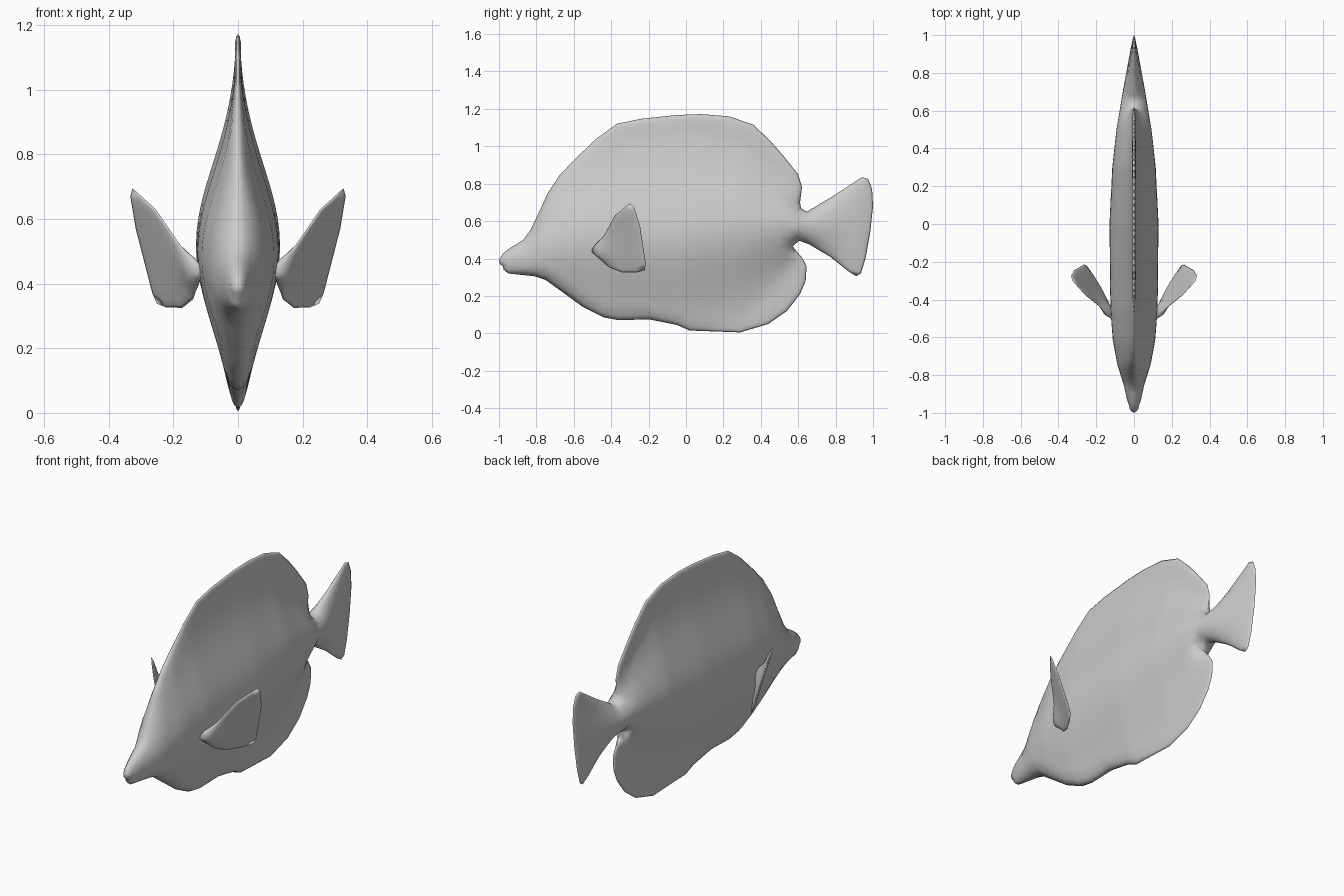
import bpy, math
from mathutils import Vector
from mathutils.geometry import delaunay_2d_cdt, intersect_point_line

if "Cube" in bpy.data.objects:
    bpy.data.objects.remove(bpy.data.objects["Cube"])

grey = bpy.data.materials.new("plain grey")
grey.diffuse_color = (0.6, 0.6, 0.6, 1)
grey.use_nodes = True
grey.node_tree.nodes["Principled BSDF"].inputs["Base Color"].default_value = grey.diffuse_color


def distance(p, poly):
    best = 9
    for i, a in enumerate(poly):
        b = poly[i - 1]
        q, t = intersect_point_line(p, a, b)
        q = Vector(a).lerp(Vector(b), min(1, max(0, t)))
        best = min(best, (p - q).length)
    return best


def inside(p, poly):
    hit = False
    for i, a in enumerate(poly):
        b = poly[i - 1]
        if (a.y > p.y) != (b.y > p.y):
            if p.x < (b.x - a.x) * (p.y - a.y) / (b.y - a.y) + a.x:
                hit = not hit
    return hit


def puffed_sheet(name, outline, step, thickness, place, flip=False):
    """Fill a side outline (y, z) with a mesh and puff it out to both sides."""
    poly = [Vector(p) for p in outline]
    rim, inner = [], []
    for i, a in enumerate(poly):
        b = poly[(i + 1) % len(poly)]
        n = max(1, round((b - a).length / step))
        rim += [a.lerp(b, k / n) for k in range(n)]
    # rings close to the rim for a rounded edge
    for i, p in enumerate(rim):
        t = (rim[(i + 1) % len(rim)] - rim[i - 1]).normalized()
        for d in (0.008, 0.024):
            for s in (1, -1):
                q = p + Vector((-t.y, t.x)) * d * s
                if inside(q, poly) and distance(q, poly) > d * 0.85:
                    inner.append(q)
    # regular grid over the middle
    us, vs = [p.x for p in poly], [p.y for p in poly]
    for i in range(int((max(us) - min(us)) / step) + 1):
        for j in range(int((max(vs) - min(vs)) / step) + 1):
            q = Vector((min(us) + i * step, min(vs) + j * step))
            if inside(q, poly) and distance(q, poly) > 0.04:
                inner.append(q)
    n = len(rim)
    pts, _, tris, _, _, _ = delaunay_2d_cdt(
        rim + inner, [], [list(range(n))], 1, 1e-5)
    dist = [distance(p, poly) for p in pts]
    verts, front, back = [], [], []
    for p, d in zip(pts, dist):
        w = thickness(p.x, p.y, d) if d > 1e-4 else 0
        front.append(len(verts))
        verts.append(place(p.x, p.y, w))
        if d > 1e-4:
            back.append(len(verts))
            verts.append(place(p.x, p.y, -w))
        else:
            back.append(front[-1])
    faces = []
    for t in tris:
        a, b, c = (pts[k] for k in t)
        t = list(t)
        if ((b - a).cross(c - a) < 0) != flip:
            t.reverse()
        faces.append([front[k] for k in t])
        if any(dist[k] > 1e-4 for k in t):
            faces.append([back[k] for k in reversed(t)])
    me = bpy.data.meshes.new(name)
    me.from_pydata(verts, [], faces)
    me.materials.append(grey)
    for f in me.polygons:
        f.use_smooth = True
    ob = bpy.data.objects.new(name, me)
    bpy.context.collection.objects.link(ob)
    return ob


def rounded(d, r):
    u = min(1, d / r)
    return math.sqrt(1 - (1 - u) ** 2)


# body stations: y, centre height, upper spread, lower spread, half width
stations = [
    (-1.0, .385, .10, .10, .025), (-.95, .39, .10, .10, .033),
    (-.85, .41, .12, .12, .055), (-.75, .45, .18, .16, .087),
    (-.62, .48, .22, .21, .112), (-.45, .50, .24, .25, .125),
    (0, .52, .25, .26, .13), (.3, .56, .21, .22, .115),
    (.5, .58, .13, .15, .093), (.6, .58, .09, .09, .077),
    (.7, .575, .09, .09, .06), (.8, .575, .13, .13, .041),
    (.9, .575, .2, .2, .023), (1.0, .575, .2, .2, .005)]


def body_thickness(y, z, d):
    for a, b in zip(stations, stations[1:]):
        if y <= b[0]:
            break
    t = min(1, max(0, (y - a[0]) / (b[0] - a[0])))
    zc, up, low, w = (a[k] + (b[k] - a[k]) * t for k in range(1, 5))
    s = (z - zc) / (up if z > zc else low)
    return max(w * math.exp(-s * s / 2), min(.01, w)) * rounded(d, .05)


# body with dorsal, anal and tail fins in one outline
body_outline = [
    (-1, .395), (-.98, .425), (-.95, .45), (-.87, .50), (-.83, .555),
    (-.78, .66), (-.74, .75), (-.68, .84), (-.6, .925), (-.48, 1.04),
    (-.37, 1.12), (-.24, 1.147), (-.05, 1.167), (.08, 1.172), (.23, 1.16),
    (.36, 1.115), (.45, 1.03), (.52, .95), (.60, .85), (.62, .78),
    (.61, .70), (.615, .67), (.645, .65), (.78, .73), (.94, .835),
    (.975, .825), (.995, .77), (1, .68), (.985, .54), (.96, .40),
    (.935, .32), (.91, .305), (.87, .33), (.77, .41), (.66, .475),
    (.605, .495), (.57, .465), (.62, .405), (.645, .36), (.64, .28),
    (.61, .21), (.54, .12), (.44, .05), (.29, .005), (.02, .015),
    (-.05, .045), (-.2, .075), (-.36, .07), (-.44, .085), (-.55, .14),
    (-.66, .22), (-.75, .285), (-.81, .305), (-.95, .32), (-.975, .34),
    (-.98, .36), (-.995, .37)]
puffed_sheet("fish_body", body_outline, .035, body_thickness,
             lambda y, z, w: (w, y, z))

# pectoral fins, slanted outwards and backwards
fin_outline = [
    (-.51, .44), (-.485, .475), (-.44, .52), (-.38, .63), (-.30, .695),
    (-.275, .67), (-.245, .57), (-.215, .37), (-.22, .338), (-.26, .326),
    (-.34, .325), (-.41, .352), (-.48, .415)]
normal = Vector((1, -.617, -.35)).normalized()


def fin_thickness(y, z, d):
    root = math.exp(-((y + .47) ** 2 + (z - .43) ** 2) / .004)
    return (.005 + .02 * root) * rounded(d, .03)


for side, name in ((1, "right_pectoral_fin"), (-1, "left_pectoral_fin")):
    def place(y, z, w, side=side):
        p = Vector((.12 + .617 * (y + .49) + .35 * (z - .44), y, z))
        p += normal * w
        return (p.x * side, p.y, p.z)
    puffed_sheet(name, fin_outline, .03, fin_thickness, place, side < 0)
